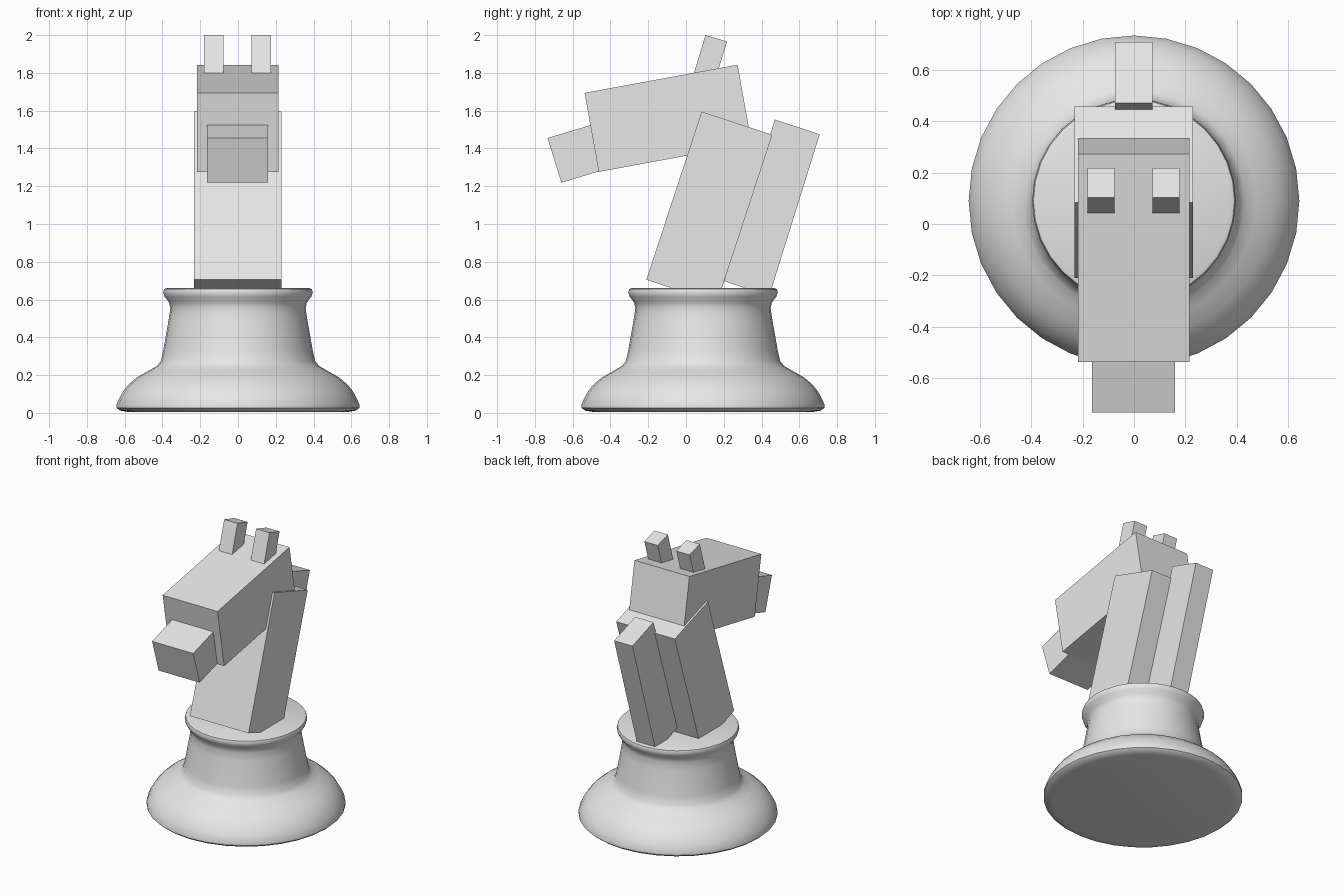
import bpy, bmesh, math
from mathutils import Vector

if "Cube" in bpy.data.objects:
    bpy.data.objects.remove(bpy.data.objects["Cube"])

grey = bpy.data.materials.new("light_grey")
grey.diffuse_color = (0.8, 0.8, 0.8, 1)
grey.use_nodes = True
grey.node_tree.nodes["Principled BSDF"].inputs["Base Color"].default_value = grey.diffuse_color


def finish(bm, name):
    bmesh.ops.recalc_face_normals(bm, faces=bm.faces)
    mesh = bpy.data.meshes.new(name)
    bm.to_mesh(mesh)
    bm.free()
    mesh.materials.append(grey)
    obj = bpy.data.objects.new(name, mesh)
    bpy.context.collection.objects.link(obj)
    return obj


def slanted_block(name, corner, along, across, x0, x1):
    """Block from a side-on corner (y, z) and two edge vectors, between x0 and x1."""
    c, a, b = Vector(corner), Vector(along), Vector(across)
    bm = bmesh.new()
    ring = [bm.verts.new((x0, p.x, p.y)) for p in (c, c + a, c + a + b, c + b)]
    face = bm.faces.new(ring)
    ext = bmesh.ops.extrude_face_region(bm, geom=[face])
    bmesh.ops.translate(bm, vec=(x1 - x0, 0, 0),
                        verts=[g for g in ext["geom"] if isinstance(g, bmesh.types.BMVert)])
    return finish(bm, name)


# turned pedestal: radius, height
profile = [(0, 0.005), (0.58, 0.005), (0.625, 0.012), (0.643, 0.027), (0.643, 0.045),
           (0.625, 0.085), (0.608, 0.115), (0.58, 0.15), (0.535, 0.188), (0.475, 0.222),
           (0.43, 0.248), (0.408, 0.275), (0.396, 0.33), (0.38, 0.42), (0.366, 0.50),
           (0.358, 0.555), (0.365, 0.585), (0.388, 0.615), (0.396, 0.638),
           (0.391, 0.655), (0.378, 0.66), (0, 0.66)]
bm = bmesh.new()
verts = [bm.verts.new((r, 0, z)) for r, z in profile]
edges = [bm.edges.new(pair) for pair in zip(verts, verts[1:])]
bmesh.ops.spin(bm, geom=verts + edges, cent=(0, 0, 0), axis=(0, 0, 1),
               angle=math.tau, steps=32, use_merge=False)
bmesh.ops.remove_doubles(bm, verts=bm.verts, dist=0.0005)
base = finish(bm, "base")
base.location.y = 0.09
bpy.context.view_layer.objects.active = base
base.select_set(True)
bpy.ops.object.shade_smooth_by_angle(angle=math.radians(50))

# neck and mane, leaning back together
slanted_block("neck", (-0.21, 0.705), (0.293, 0.89), (0.374, -0.123), -0.232, 0.23)
slanted_block("mane", (0.203, 0.697), (0.267, 0.856), (0.238, -0.078), -0.073, 0.071)

# head and muzzle, tipped forward and down
slanted_block("head", (-0.537, 1.694), (0.81, 0.149), (0.075, -0.418), -0.218, 0.215)
slanted_block("muzzle", (-0.733, 1.455), (0.34, 0.102), (0.073, -0.236), -0.164, 0.16)

# ears, sunk into the top of the head
for side, x0, x1 in (("left", 0.071, 0.176), ("right", -0.181, -0.076)):
    slanted_block(side + "_ear", (0.103, 2.0), (0.114, -0.034), (-0.085, -0.28), x0, x1)
